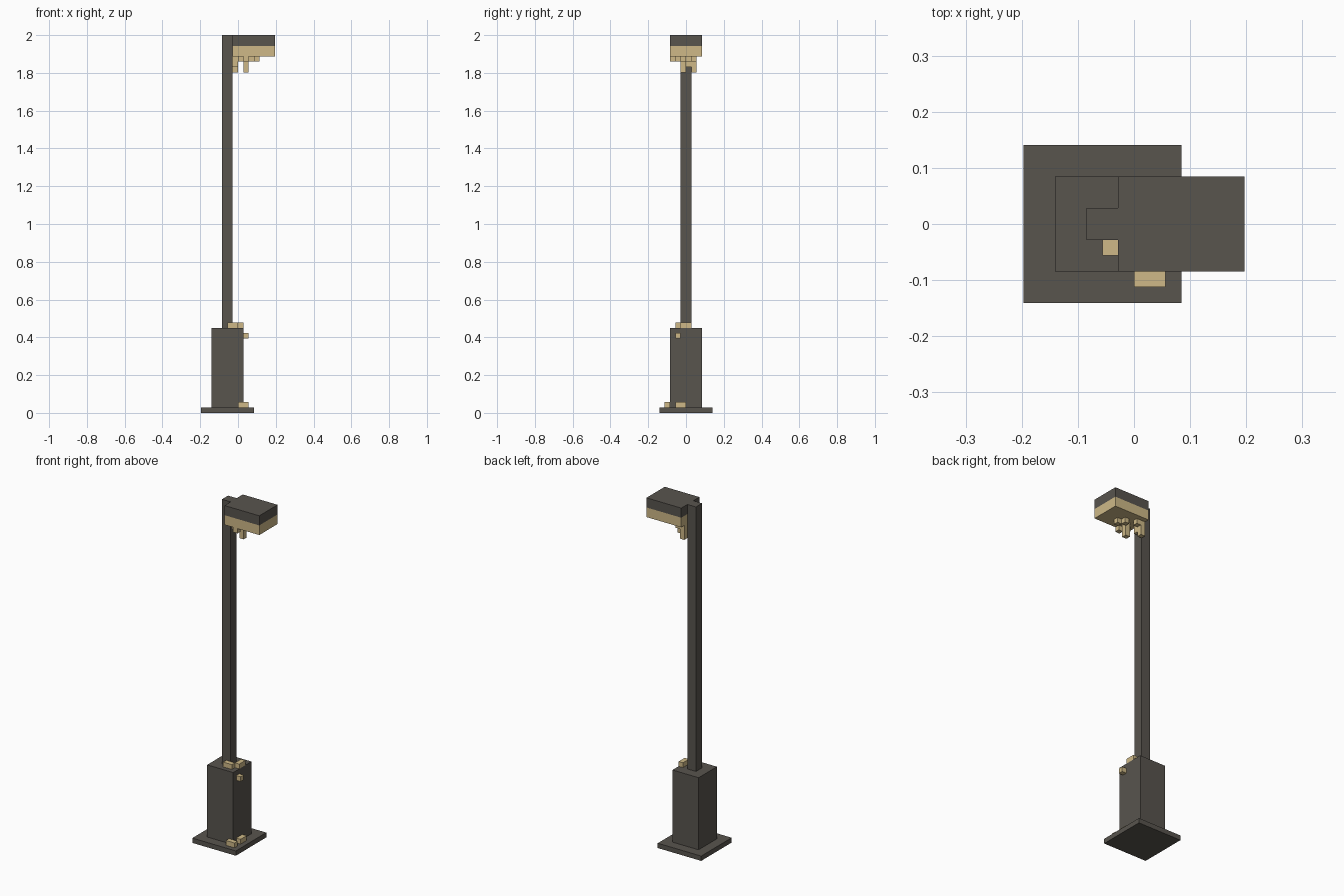
import bpy, bmesh

if "Cube" in bpy.data.objects:
    bpy.data.objects.remove(bpy.data.objects["Cube"])

U = 2 / 71  # one voxel


def material(name, rgb):
    m = bpy.data.materials.new(name)
    m.diffuse_color = (*rgb, 1)
    m.use_nodes = True
    m.node_tree.nodes["Principled BSDF"].inputs["Base Color"].default_value = m.diffuse_color
    return m


DARK = material("dark_iron", (0.098, 0.089, 0.076))
TAN = material("warm_tan", (0.62, 0.485, 0.245))


def boxes(name, mat, items):
    """One object made of boxes given as voxel ranges x0,x1,y0,y1,z0,z1."""
    bm = bmesh.new()
    for x0, x1, y0, y1, z0, z1 in items:
        verts = bmesh.ops.create_cube(bm, size=1)["verts"]
        for v in verts:
            v.co = ((x1 if v.co.x > 0 else x0) * U,
                    (y1 if v.co.y > 0 else y0) * U,
                    (z1 if v.co.z > 0 else z0) * U)
    me = bpy.data.meshes.new(name)
    bm.to_mesh(me)
    bm.free()
    me.materials.append(mat)
    ob = bpy.data.objects.new(name, me)
    bpy.context.collection.objects.link(ob)
    return ob


# Post structure
boxes("base_plate", DARK, [(-7, 3, -5, 5, 0, 1)])
boxes("pedestal", DARK, [(-5, 1, -3, 3, 1, 16)])
boxes("pole", DARK, [(-3, -1, -1, 1, 16, 71)])

# Lamp head: dark cap over a tan light panel
boxes("lamp_cap", DARK, [(-1, 7, -3, 3, 69, 71)])
boxes("lamp_panel", TAN, [(-1, 7, -3, 3, 67, 69)])

# Small growths hanging under the head, (x, y, lowest z)
hanging = [(-1, 1, 64), (-1, 0, 65), (1, -1, 64), (0, 1, 66),
           (0, -2, 66), (1, -3, 66), (2, 0, 66), (3, -1, 66)]
boxes("hanging_bits", TAN, [(x, x + 1, y, y + 1, z, 67) for x, y, z in hanging])

# Small growths on the pedestal top, side and foot
boxes("pedestal_top_bits", TAN, [(-2, 0, -2, -1, 16, 17), (0, 1, -1, 1, 16, 17)])
boxes("pedestal_side_bit", TAN, [(1, 2, -2, -1, 14, 15)])
boxes("pedestal_foot_bits", TAN, [(0, 2, -4, -3, 1, 2), (1, 2, -2, 0, 1, 2)])
